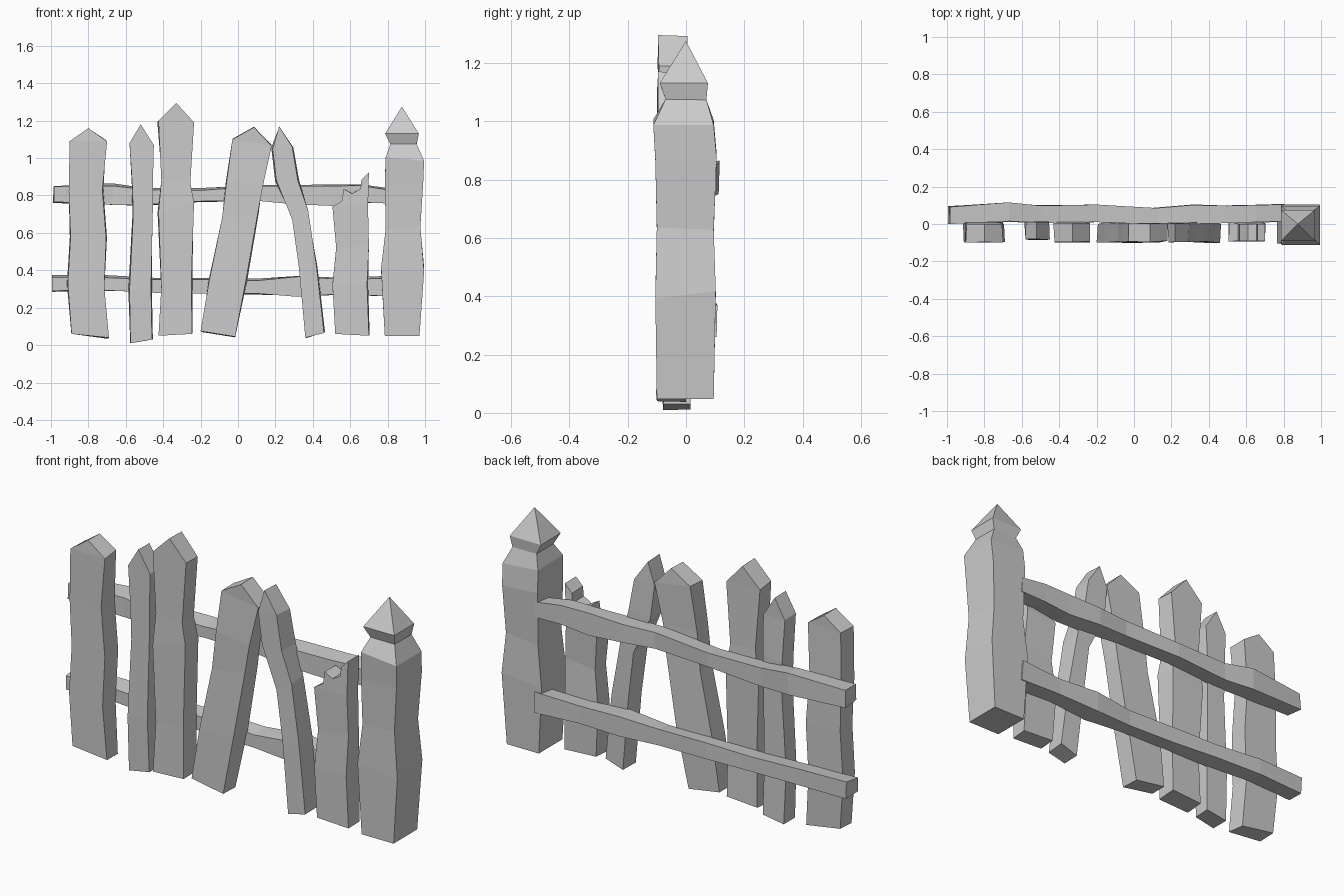
import bpy, bmesh, random
random.seed(4)


def finish(name, bm):
    bmesh.ops.recalc_face_normals(bm, faces=bm.faces[:])
    me = bpy.data.meshes.new(name)
    bm.to_mesh(me)
    bm.free()
    ob = bpy.data.objects.new(name, me)
    bpy.context.collection.objects.link(ob)
    return ob


def jit(a=0.007):
    return random.uniform(-a, a)


def loft(bm, rings):
    """Bridge a list of four-point rings with quads, return the vertex rings."""
    vs = [[bm.verts.new(p) for p in r] for r in rings]
    for a, b in zip(vs, vs[1:]):
        for i in range(4):
            j = (i + 1) % 4
            bm.faces.new((a[i], a[j], b[j], b[i]))
    return vs


def plank(name, rows, top, front=-0.1, back=0.005):
    """rows: (left x, left z, right x, right z) upwards; top: outline left to right."""
    bm = bmesh.new()
    rings = []
    for k, (xl, zl, xr, zr) in enumerate(rows):
        f, b = front + abs(jit()), back + jit()
        rings.append([(xl, f, zl), (xr, f + jit(.004), zr),
                      (xr + jit(), b, zr + jit()), (xl + jit(), b, zl + jit())])
    vs = loft(bm, rings)
    bm.faces.new(vs[0])
    fl, fr, br, bl = vs[-1]
    tf = [bm.verts.new((x, front + .004, z)) for x, z in top]
    tb = [bm.verts.new((x, back - .004, z + jit(.005))) for x, z in top]
    bm.faces.new([fl, fr] + tf[::-1])
    bm.faces.new([bl, br] + tb[::-1])
    F, B = [fl] + tf + [fr], [bl] + tb + [br]
    for i in range(len(F) - 1):
        bm.faces.new((F[i], F[i + 1], B[i + 1], B[i]))
    finish(name, bm)


# Leaning pickets
plank("picket_1", [(-.89, .06, -.69, .04), (-.91, .33, -.715, .31), (-.895, .58, -.705, .57),
                   (-.905, .82, -.725, .83), (-.90, 1.09, -.70, 1.09)], [(-.80, 1.16)])
plank("picket_2", [(-.575, .01, -.46, .03), (-.58, .29, -.465, .31), (-.56, .70, -.455, .74),
                   (-.565, .85, -.455, .87), (-.58, 1.08, -.45, 1.07)], [(-.52, 1.18)], -.085, .015)
plank("picket_3", [(-.425, .05, -.245, .06), (-.41, .31, -.25, .32), (-.425, .71, -.235, .76),
                   (-.41, .88, -.255, .87), (-.425, 1.20, -.235, 1.19)], [(-.33, 1.295)], -.1, .01)
plank("picket_4", [(-.20, .075, -.015, .045), (-.155, .34, .045, .36), (-.085, .68, .105, .70),
                   (-.06, .88, .135, .86), (-.03, 1.10, .18, 1.065)], [(.085, 1.165)])
plank("picket_5", [(.36, .04, .46, .065), (.325, .42, .42, .42), (.29, .67, .375, .72),
                   (.205, .88, .32, .88), (.185, 1.05, .29, 1.06)], [(.22, 1.17)])

# Snapped picket with a jagged top
plank("broken_picket", [(.52, .06, .70, .05), (.505, .32, .69, .32), (.525, .52, .70, .53),
                        (.505, .74, .695, .74)],
      [(.555, .77), (.565, .835), (.61, .81), (.655, .835), (.66, .885), (.70, .925)], -.095)


# Rough rails behind the pickets: (x, bottom z, top z, front y, back y)
def rail(name, stations):
    bm = bmesh.new()
    vs = loft(bm, [[(x, f, b + jit()), (x + jit(), r, b), (x, r + jit(.005), t),
                    (x + jit(), f, t - .008 + jit())] for x, b, t, f, r in stations])
    bm.faces.new(vs[0])
    bm.faces.new(vs[-1])
    finish(name, bm)


rail("upper_rail", [(-.985, .76, .85, 0, .095), (-.67, .75, .865, .015, .112),
                    (-.50, .745, .84, .005, .10), (-.20, .765, .84, .01, .10),
                    (.12, .77, .855, .0, .085), (.30, .76, .855, 0, .10),
                    (.50, .745, .86, .005, .10), (.65, .76, .86, .01, .10),
                    (.80, .76, .84, .015, .105)])
rail("lower_rail", [(-.995, .285, .375, 0, .095), (-.72, .29, .375, .012, .105),
                    (-.45, .285, .36, .005, .10), (-.18, .275, .36, .01, .09),
                    (.10, .27, .355, .0, .085), (.32, .265, .37, 0, .10),
                    (.55, .27, .36, .008, .10), (.80, .26, .37, .01, .105)])

# Square end post with a necked pyramid cap: (z, x0, x1, y0, y1)
bm = bmesh.new()
post = [(.047, .785, .97, -.10, .095), (.40, .765, .995, -.105, .102), (.62, .79, .975, -.10, .095),
        (.87, .785, .99, -.105, .105), (.99, .79, .995, -.112, .095),
        (1.075, .815, .955, -.07, .07), (1.13, .787, .967, -.09, .075)]
rings = []
for z, x0, x1, y0, y1 in post:
    d = .02 if .1 < z < 1 else .002
    rings.append([(x0, y0, z + jit(d)), (x1, y0, z + jit(d)), (x1, y1, z + jit(d)), (x0, y1, z + jit(d))])
vs = loft(bm, rings)
bm.faces.new(vs[0])
tip = bm.verts.new((.876, 0, 1.275))
for i in range(4):
    bm.faces.new((vs[-1][i], vs[-1][(i + 1) % 4], tip))
finish("end_post", bm)
